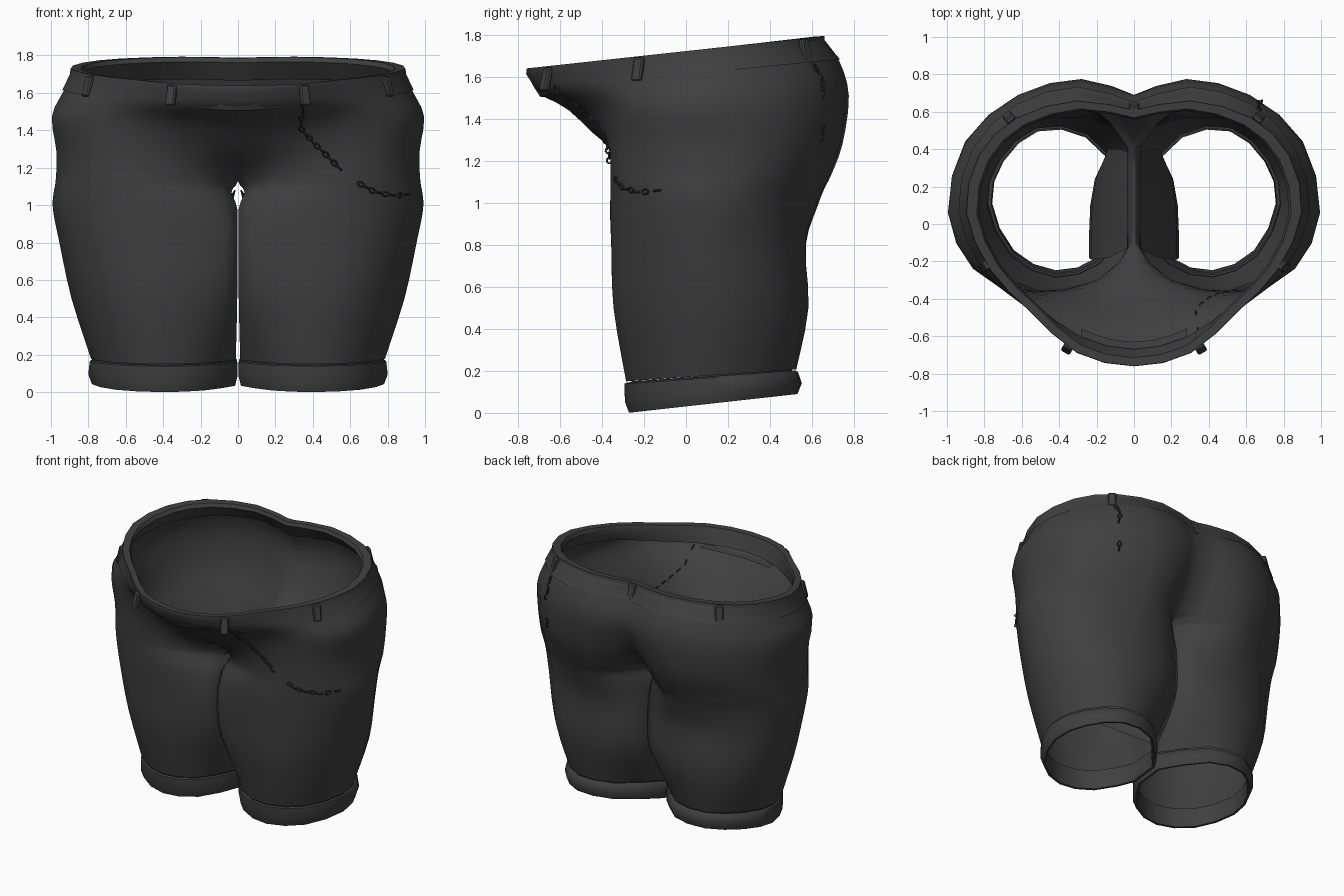
import bpy, bmesh, math
from mathutils import Vector
from mathutils.bvhtree import BVHTree

cube = bpy.data.objects.get("Cube")
if cube:
    bpy.data.objects.remove(cube, do_unlink=True)


def material(name, value):
    m = bpy.data.materials.new(name)
    m.use_nodes = True
    colour = (value, value, value, 1)
    m.diffuse_color = colour
    bsdf = m.node_tree.nodes["Principled BSDF"]
    bsdf.inputs["Base Color"].default_value = colour
    bsdf.inputs["Roughness"].default_value = 0.9
    return m


CLOTH = material("charcoal cloth", 0.05)
METAL = material("dark metal", 0.03)


def finish(name, bm, mat, mirror=True, angle=50):
    bmesh.ops.recalc_face_normals(bm, faces=bm.faces)
    mesh = bpy.data.meshes.new(name)
    bm.to_mesh(mesh)
    bm.free()
    mesh.materials.append(mat)
    ob = bpy.data.objects.new(name, mesh)
    bpy.context.collection.objects.link(ob)
    bpy.ops.object.select_all(action='DESELECT')
    ob.select_set(True)
    bpy.context.view_layer.objects.active = ob
    bpy.ops.object.shade_smooth_by_angle(angle=math.radians(angle))
    if mirror:
        mod = ob.modifiers.new("mirror", 'MIRROR')
        mod.merge_threshold = 0.002


def spline(pts, steps, before=None, after=None):
    """Smooth curve through the points, keeping each of them."""
    p = [before or pts[0]] + list(pts) + [after or pts[-1]]
    out = []
    for i in range(1, len(p) - 2):
        a, b, c, d = p[i - 1:i + 3]
        for k in range(steps):
            t = k / steps
            out.append(b + (c - a) * (t / 2)
                       + (2 * a - 5 * b + 4 * c - d) * (t * t / 2)
                       + (3 * b - a - 3 * c + d) * (t ** 3 / 2))
    return out + [pts[-1]]


def loft(bm, rows, closed=False):
    grid = [[bm.verts.new(p) for p in row] for row in rows]
    for r, s in zip(grid, grid[1:]):
        n = len(r)
        for i in range(n if closed else n - 1):
            j = (i + 1) % n
            bm.faces.new((r[i], r[j], s[j], s[i]))


# Half outlines from front centre, round the side, to back centre: height, tilt, points
TORSO = [
    (1.715, .11, [(0, -.75), (.3, -.68), (.55, -.46), (.76, -.24), (.885, .06),
                  (.82, .36), (.62, .56), (.3, .65), (0, .6)]),
    (1.6, .1, [(0, -.71), (.3, -.64), (.58, -.44), (.8, -.25), (.935, .06),
               (.86, .4), (.62, .64), (.3, .73), (0, .65)]),
    (1.47, .05, [(0, -.56), (.3, -.49), (.6, -.38), (.86, -.24), (.995, .06),
                 (.9, .44), (.62, .69), (.28, .775), (0, .69)]),
    (1.28, 0, [(0, -.38), (.27, -.37), (.58, -.36), (.84, -.23), (.97, .08),
               (.9, .43), (.62, .67), (.28, .745), (0, .58)]),
]
LEGS = [
    (1.13, 0, [(0, -.11), (.2, -.3), (.56, -.36), (.84, -.22), (.975, .08),
               (.9, .4), (.62, .61), (.27, .69), (0, .42)]),
    (1.07, 0, [(.035, -.14), (.19, -.31), (.54, -.36), (.84, -.22), (.985, .08),
               (.89, .39), (.62, .59), (.28, .66), (.035, .41)]),
    (.98, 0, [(.004, -.2), (.18, -.33), (.53, -.36), (.83, -.22), (.99, .08),
              (.88, .37), (.62, .56), (.28, .625), (.004, .42)]),
    (.8, 0, [(.004, -.25), (.18, -.33), (.52, -.355), (.8, -.22), (.955, .08),
             (.86, .36), (.62, .53), (.26, .57), (.004, .45)]),
    (.5, 0, [(.004, -.2), (.18, -.31), (.5, -.345), (.75, -.2), (.89, .1),
             (.81, .37), (.6, .55), (.26, .575), (.004, .43)]),
    (.17, .07, [(.012, .02), (.18, -.21), (.42, -.285), (.66, -.17), (.785, .1),
                (.72, .34), (.52, .515), (.25, .48), (.012, .22)]),
]
AROUND, DOWN = 2, 3


def place(level):
    z, tilt, pts = level
    return [Vector((x, y, z + tilt * y)) for x, y in pts]


def torso_ring(level):
    p = place(level)
    return spline(p, AROUND, before=Vector((-p[1].x, p[1].y, p[1].z)))


def leg_ring(level):
    p = place(level)
    inner = [p[-1].lerp(p[0], k / 4) for k in (1, 2, 3)]
    outer = spline(p, AROUND, before=inner[-1], after=inner[0])
    return outer, inner


# Body: one open torso running into two legs
torso = [torso_ring(l) for l in TORSO]
legs = [leg_ring(l) for l in LEGS]
outer_cols = [spline(list(c), DOWN) for c in zip(*(torso + [o for o, _ in legs]))]
inner_cols = [spline(list(c), DOWN) for c in zip(*[i for _, i in legs])]
outer_rows = list(zip(*outer_cols))
inner_rows = list(zip(*inner_cols))
split = len(TORSO) * DOWN
for row in outer_rows[:split + 1]:
    row[0].x = row[-1].x = 0
leg_rows = [list(o) + list(i) for o, i in zip(outer_rows[split:], inner_rows)]
for row in leg_rows[1:]:
    for v in row:
        v.x = max(v.x, 0.003)
bm = bmesh.new()
loft(bm, outer_rows[:split + 1])
loft(bm, leg_rows, closed=True)
bmesh.ops.remove_doubles(bm, verts=bm.verts, dist=0.0005)
surface = BVHTree.FromBMesh(bm)
finish("shorts_body", bm, CLOTH, angle=60)


def scaled(row, s, centre, dz=0):
    return [Vector((centre[0] + (v.x - centre[0]) * s,
                    centre[1] + (v.y - centre[1]) * s, v.z + dz)) for v in row]


# Waistband: thin folded strip lying flush round the top edge
top, low = torso[0], torso[1]
mid = (0, -.03)
bm = bmesh.new()
loft(bm, [scaled(low, 1.004, mid, .01), scaled(top, 1.015, mid, -.02),
          scaled(top, 1.012, mid, .007), scaled(top, .95, mid, .005),
          scaled(top, .935, mid, -.02), scaled(low, .94, mid)])
finish("waistband", bm, CLOTH)

# Front flap: the sagging piece of waistband between the front loops
bm = bmesh.new()
loft(bm, [[Vector((x, y + .9 * x * x, z + .3 * x * x)) for x in (0, .1, .2, .28)]
          for y, z in [(-.735, 1.6), (-.715, 1.54), (-.695, 1.505), (-.63, 1.5)]])
finish("front_waist_flap", bm, CLOTH)

# Cuffs: turned-up hems following the slanted leg openings
hem = leg_rows[-1]
mid = (.4, .12)
bottom = [Vector((v.x, v.y + .01, .034 + .11 * v.y)) for v in hem]
bm = bmesh.new()
loft(bm, [scaled(hem, .99, mid, -.005), scaled(hem, 1.02, mid, -.012),
          scaled(bottom, 1.04, mid, .05), scaled(bottom, .99, mid, -.002),
          scaled(bottom, .95, mid), scaled(bottom, .93, mid, .04),
          scaled(hem, .95, mid)], closed=True)
for v in bm.verts:
    v.co.x = max(v.co.x, 0.003)
finish("leg_cuffs", bm, CLOTH)

# Inner gussets: loose panels inside each leg, hanging lower towards the back
bm = bmesh.new()
loft(bm, [[Vector((x * (1 - .4 * t ** 4), y0 + (y1 - y0) * t, z - drop * t))
           for t in (0, .25, .5, .75, 1)]
          for x, z, drop, y0, y1 in [(.02, 1.08, 0, -.12, .38), (.13, .92, .1, -.18, .4),
                                     (.23, .7, .25, -.19, .4), (.24, .52, .4, -.18, .38)]])
finish("inner_gussets", bm, CLOTH)


# Belt loops: small bevelled straps lying on the waistband
def belt_loop(name, x, y, turn, mirror=True):
    bm = bmesh.new()
    bmesh.ops.create_cube(bm, size=1)
    for v in bm.verts:
        flare = .025 if v.co.z < 0 else 0
        v.co = Vector((v.co.x * .055, v.co.y * .03 + flare, v.co.z * .11))
    bmesh.ops.bevel(bm, geom=bm.edges[:], offset=.007, segments=1, affect='EDGES')
    a = math.radians(turn)
    for v in bm.verts:
        p = v.co.copy()
        v.co = Vector((x + p.x * math.sin(a) + p.y * math.cos(a),
                       y - p.x * math.cos(a) + p.y * math.sin(a), 1.66 + .11 * y + p.z))
    finish(name, bm, CLOTH, mirror, angle=30)


belt_loop("front_belt_loops", .35, -.655, -60)
belt_loop("side_belt_loops", .79, -.22, -35)
belt_loop("back_belt_loops", .66, .56, 50)
belt_loop("centre_belt_loop", 0, .615, 90, mirror=False)


# Chains: small links laid on the cloth along a path seen from the front or back
def chain(name, path, side, spacing=.033):
    pts = []
    for (x0, z0), (x1, z1) in zip(path, path[1:]):
        n = max(2, round(math.hypot(x1 - x0, z1 - z0) / spacing))
        pts += [(x0 + (x1 - x0) * k / n, z0 + (z1 - z0) * k / n) for k in range(n)]
    hits = []
    for x, z in pts + [path[-1]]:
        hit, normal, _, _ = surface.ray_cast(Vector((x, side * 2, z)), Vector((0, -side, 0)))
        if hit:
            hits.append((hit, normal if normal.y * side > 0 else -normal))
    bm = bmesh.new()
    for i, ((a, n), (b, _)) in enumerate(zip(hits, hits[1:])):
        along = (b - a).normalized()
        across = n.cross(along).normalized()
        up = along.cross(across)
        if i % 2:
            across, up = up, across
        rings = []
        for k in range(8):
            t = k * math.tau / 8
            out = along * (math.cos(t) * .02) + across * (math.sin(t) * .012)
            core = (a + b) / 2 + n * .006 + out
            d = out.normalized()
            rings.append([core + (d * math.cos(s) + up * math.sin(s)) * .005
                          for s in (0, math.tau / 4, math.tau / 2, -math.tau / 4)])
        loft(bm, rings + rings[:1], closed=True)
    finish(name, bm, METAL, mirror=False)


chain("front_chain", [(.35, 1.56), (.33, 1.42), (.41, 1.33), (.55, 1.19)], -1)
chain("thigh_chain", [(.64, 1.12), (.73, 1.07), (.84, 1.05), (.92, 1.06)], -1)
chain("back_chain", [(.67, 1.66), (.66, 1.58), (.68, 1.5)], 1)
chain("back_chain_end", [(.67, 1.36), (.67, 1.3)], 1)
